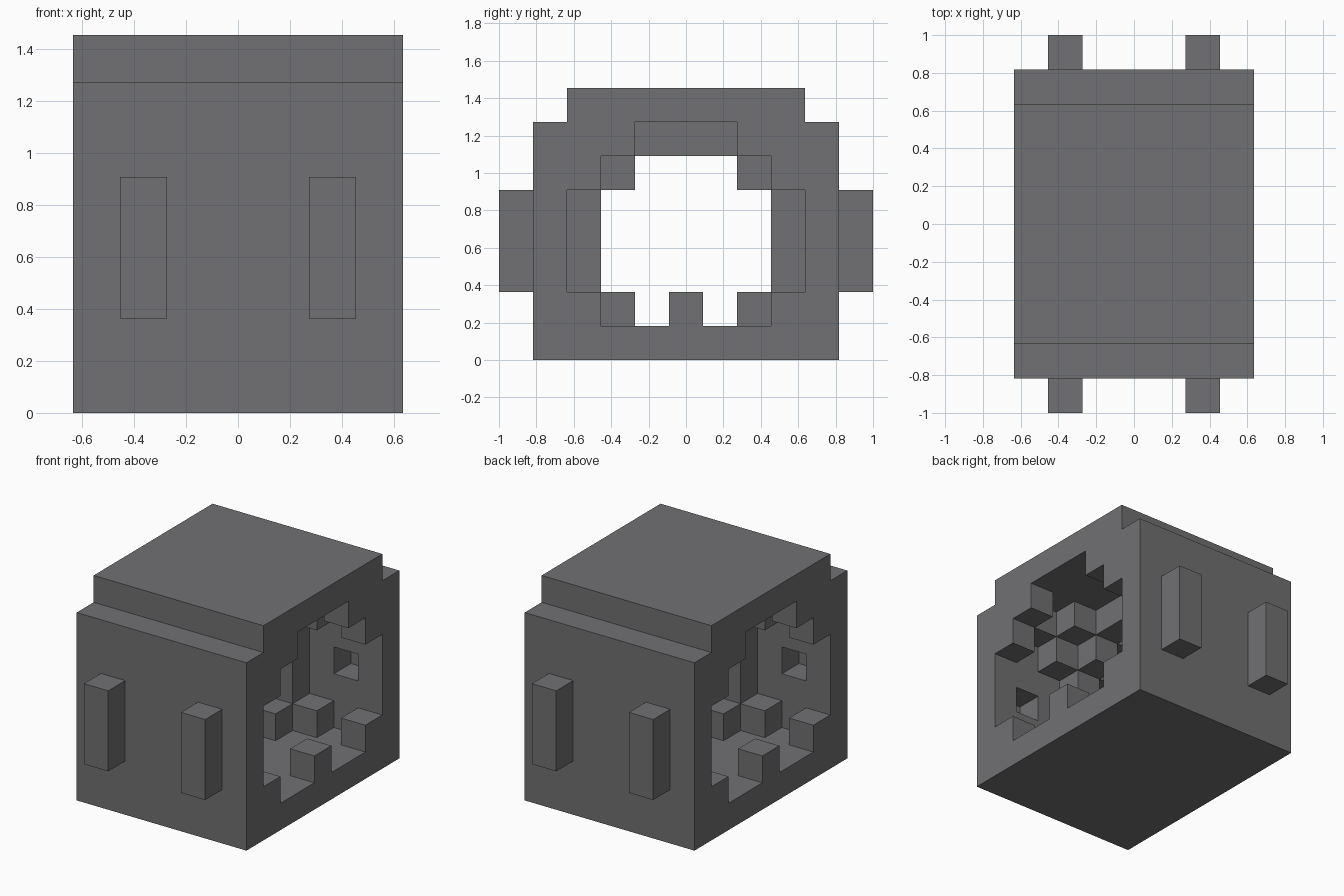
import bpy
import bmesh
from mathutils import Vector
from itertools import product

U = 2 / 11  # edge length of one block

cube = bpy.data.objects.get("Cube")
if cube:
    bpy.data.objects.remove(cube, do_unlink=True)

grey = bpy.data.materials.new("stone_grey")
grey.use_nodes = True
colour = (0.165, 0.162, 0.168, 1)
grey.diffuse_color = colour
grey.node_tree.nodes["Principled BSDF"].inputs["Base Color"].default_value = colour


def box(xs, half_y, z0, z1):
    """Blocks in the given x layers, within half_y of the middle, rows z0 to z1."""
    return set(product(xs, range(-half_y, half_y + 1), range(z0, z1 + 1)))


def build(name, cells, solid):
    """Skin the blocks of one part, leaving out faces against other blocks."""
    bm = bmesh.new()
    for cell in cells:
        centre = Vector(cell) + Vector((0, 0, 0.5))
        for axis, sign in product(range(3), (-1, 1)):
            step = Vector((0, 0, 0))
            step[axis] = sign
            if tuple(int(c) for c in Vector(cell) + step) in solid:
                continue
            a, b = Vector((0, 0, 0)), Vector((0, 0, 0))
            a[(axis + 1) % 3] = 0.5
            b[(axis + 2) % 3] = 0.5 * sign
            mid = centre + step / 2
            corners = (mid - a - b, mid + a - b, mid + a + b, mid - a + b)
            bm.faces.new([bm.verts.new(p * U) for p in corners])
    bmesh.ops.remove_doubles(bm, verts=bm.verts, dist=0.001)
    bmesh.ops.dissolve_limit(bm, angle_limit=0.01, verts=bm.verts, edges=bm.edges)
    mesh = bpy.data.meshes.new(name)
    bm.to_mesh(mesh)
    bm.free()
    mesh.materials.append(grey)
    obj = bpy.data.objects.new(name, mesh)
    bpy.context.collection.objects.link(obj)


# Body with a stepped roof
layers = range(-3, 4)
body = box(layers, 4, 0, 6) | box(layers, 3, 7, 7)

# Rounded tunnel along x
outer = [x for x in layers if x]
body -= box(outer, 3, 2, 4) | box(outer, 2, 1, 5) | box(outer, 1, 6, 6)

# Narrower ring in the middle of the tunnel
body -= box([0], 2, 2, 4) | box([0], 1, 1, 5)

# Wide groove just inside each mouth, with a socket at front and back
groove = [-2, 2]
body -= box(groove, 3, 1, 5) | box(groove, 2, 6, 6) | box(groove, 4, 3, 3)

# Tooth at the bottom of each mouth
body |= box([-3, 3], 0, 1, 1)

# Pegs on the front and back
pegs = {}
for x, (side, y) in product(groove, (("front", -5), ("back", 5))):
    hand = "left" if x > 0 else "right"
    pegs[f"{side}_{hand}_peg"] = {(x, y, z) for z in range(2, 5)}

solid = body.union(*pegs.values())
build("body", body, solid)
for name, cells in pegs.items():
    build(name, cells, solid)
